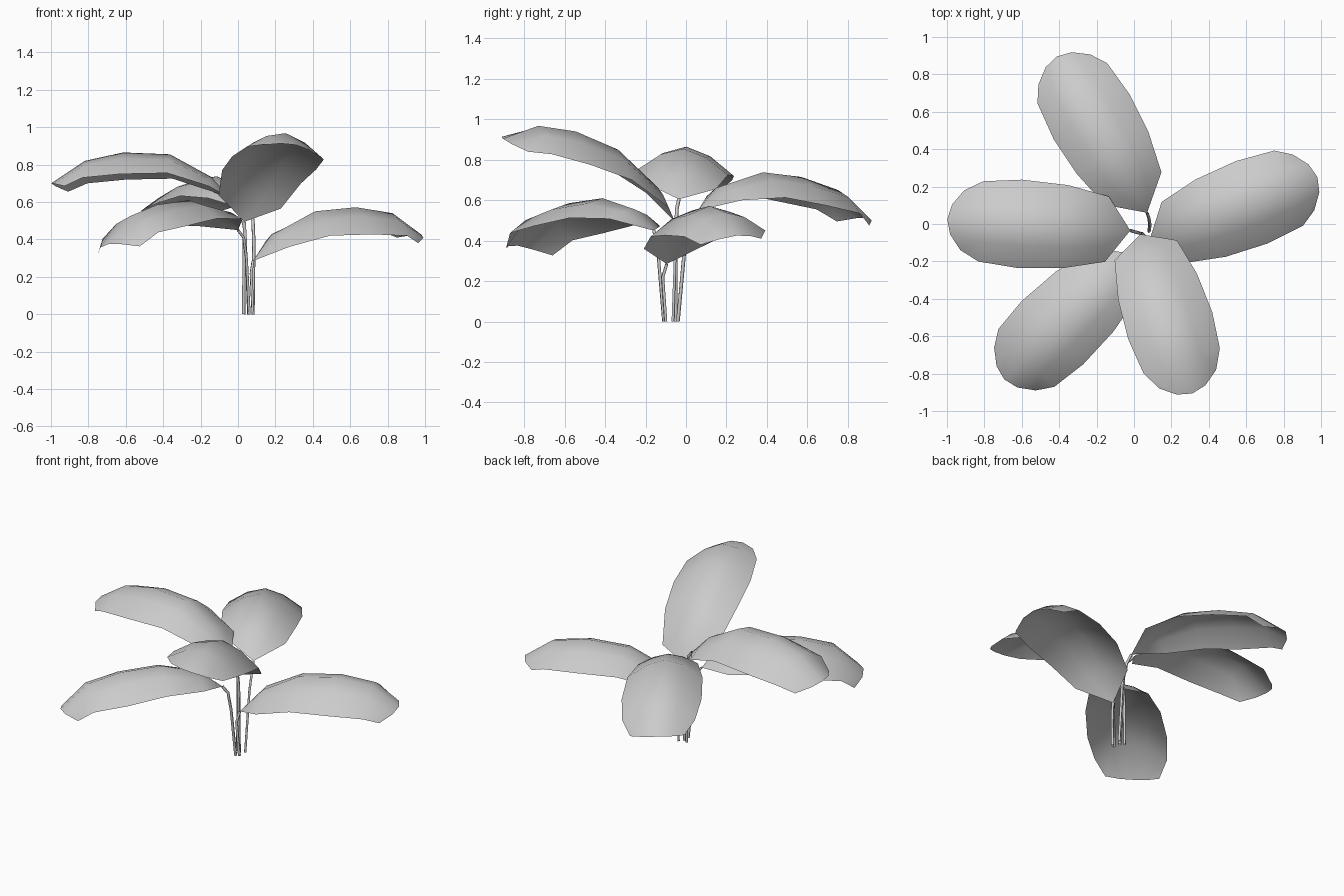
import bpy
from math import cos, sin, radians

if "Cube" in bpy.data.objects:
    bpy.data.objects.remove(bpy.data.objects["Cube"])

COLS = (-1, -0.5, 0, 0.5, 1)
WIDTHS = (0.175, 0.222, 0.236, 0.215, 0.16)    # half widths of the blade rows
DROOP = (0.065, 0.115, 0.13, 0.105, 0.03)      # how far the blade edges hang


def add_leaf(name, base, heading, dist, heights, roll):
    """Arched blade: fan at the base, then rows of five points, rounded tip."""
    h = radians(heading)
    verts, faces = [base], []
    for i, (d, z) in enumerate(zip(dist, heights)):
        for s in COLS:
            along = d - (0.08 * s * s if i == len(dist) - 1 else 0)
            lat = WIDTHS[i] * s
            verts.append((base[0] + along * cos(h) - lat * sin(h),
                          base[1] + along * sin(h) + lat * cos(h),
                          z - DROOP[i] * abs(s) ** 1.7 + roll * s))
    for j in range(4):
        faces.append((0, 1 + j, 2 + j))
        for i in range(len(dist) - 1):
            a = 1 + i * 5 + j
            faces.append((a, a + 5, a + 6, a + 1))
    mesh = bpy.data.meshes.new(name)
    mesh.from_pydata(verts, [], faces)
    mesh.polygons.foreach_set("use_smooth", [True] * len(mesh.polygons))
    obj = bpy.data.objects.new(name, mesh)
    bpy.context.collection.objects.link(obj)


def add_stem(name, points):
    """Thin four-sided stalk following a short path."""
    curve = bpy.data.curves.new(name, 'CURVE')
    curve.dimensions = '3D'
    curve.bevel_depth = 0.009
    curve.bevel_resolution = 0
    spline = curve.splines.new('POLY')
    spline.points.add(len(points) - 1)
    for p, co in zip(spline.points, points):
        p.co = (*co, 1)
    obj = bpy.data.objects.new(name, curve)
    bpy.context.collection.objects.link(obj)


# name, blade base, heading, row distances, midrib heights, roll, lower stalk path
LEAVES = [
    ("right", (0.08, -0.095, 0.285), 21, (0.14, 0.355, 0.59, 0.80, 0.965),
     (0.44, 0.55, 0.572, 0.54, 0.425), 0.015,
     [(0.08, -0.10, 0), (0.07, -0.115, 0.22)]),
    ("back", (0.07, 0.06, 0.55), 120, (0.15, 0.37, 0.59, 0.80, 0.965),
     (0.675, 0.738, 0.715, 0.65, 0.515), 0.01,
     [(0.08, -0.04, 0), (0.085, -0.005, 0.38), (0.08, 0.03, 0.50)]),
    ("left", (-0.02, -0.035, 0.605), 176.5, (0.125, 0.345, 0.595, 0.80, 0.98),
     (0.735, 0.855, 0.865, 0.82, 0.70), 0.015,
     [(0.03, -0.05, 0), (0.035, -0.05, 0.46), (0.015, -0.045, 0.56)]),
    ("front_left", (0.0, -0.16, 0.45), 224, (0.135, 0.365, 0.605, 0.80, 0.965),
     (0.555, 0.61, 0.585, 0.525, 0.375), 0.018,
     [(0.06, -0.11, 0), (0.045, -0.135, 0.30), (0.03, -0.145, 0.41)]),
    ("front", (0.035, -0.055, 0.495), 288, (0.09, 0.295, 0.515, 0.71, 0.895),
     (0.665, 0.85, 0.94, 0.968, 0.905), -0.035,
     [(0.055, -0.065, 0), (0.04, -0.05, 0.42)]),
]

for name, base, heading, dist, heights, roll, path in LEAVES:
    add_leaf(name + "_leaf", base, heading, dist, heights, roll)
    add_stem(name + "_stem", path + [base])
